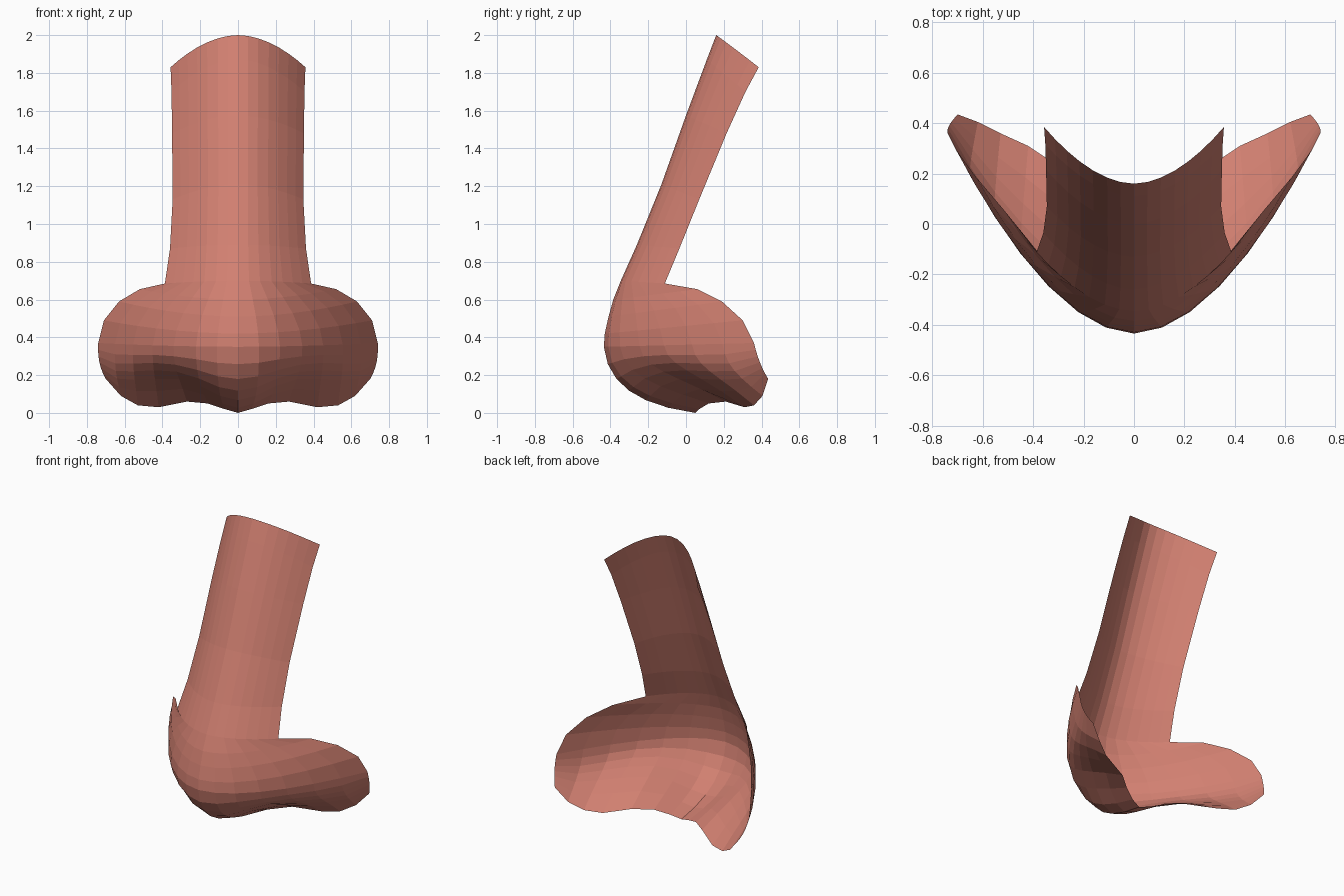
import bpy, bmesh
from mathutils import Vector

if "Cube" in bpy.data.objects:
    bpy.data.objects.remove(bpy.data.objects["Cube"])

skin = bpy.data.materials.new("skin_pink")
skin.diffuse_color = (0.64, 0.215, 0.165, 1)
skin.use_nodes = True
skin.node_tree.nodes["Principled BSDF"].inputs["Base Color"].default_value = skin.diffuse_color

# column positions from the centre line (0) to the side edge (1)
COLS = [0, .15, .30, .46, .61, .75, .88, 1]

# each row: centre (y, z) and side edge (x, y, z)
ROWS = [
    ((.16, 2.0), (.357, .385, 1.83)),       # bridge
    ((.11, 1.87), (.352, .315, 1.70)),
    ((.00, 1.575), (.349, .215, 1.48)),
    ((-.13, 1.21), (.346, .07, 1.13)),
    ((-.26, .89), (.360, -.035, .87)),
    ((-.345, .70), (.387, -.112, .685)),    # bridge meets wing
    ((-.385, .60), (.52, .06, .655)),       # wings
    ((-.41, .51), (.63, .19, .59)),
    ((-.43, .42), (.71, .30, .49)),
    ((-.435, .35), (.74, .36, .37)),
]
# lower rim, centre to corner, and the height the underside bends at
RIM = [(0, .05, 0), (.07, .07, .02), (.16, .12, .05), (.27, .21, .06),
       (.42, .31, .03), (.53, .36, .04), (.62, .405, .09), (.70, .435, .18)]
BEND_Z = [.06, .08, .13, .17, .19, .18, .19, .26]
DENT = [0, .005, .02, .035, .04, .035, .015, 0]


def section(row):
    (yc, zc), (xe, ye, ze) = row
    return [Vector((xe * t, yc + (ye - yc) * t ** 1.85, zc + (ze - zc) * t ** 1.9))
            for t in COLS]


grid = [section(r) for r in ROWS]

# underside curls from the widest row back to the lower rim
widest = grid[-1]
for t in (.17, .34, .5, .66, .83, 1):
    line = []
    for a, e, bz, d in zip(widest, RIM, BEND_Z, DENT):
        e = Vector(e)
        ctrl = Vector((a.x * 1.01, a.y + .025, bz))
        p = a * (1 - t) ** 2 + ctrl * 2 * t * (1 - t) + e * t * t
        p.z += d * 6.75 * t * t * (1 - t)   # nostril hollow
        line.append(p)
    grid.append(line)

bm = bmesh.new()
vs = [[bm.verts.new(p) for p in line] for line in grid]
for i in range(len(vs) - 1):
    for j in range(len(COLS) - 1):
        bm.faces.new((vs[i][j], vs[i + 1][j], vs[i + 1][j + 1], vs[i][j + 1]))

mesh = bpy.data.meshes.new("nose_shell")
bm.to_mesh(mesh)
bm.free()
mesh.materials.append(skin)
nose = bpy.data.objects.new("nose_shell", mesh)
bpy.context.collection.objects.link(nose)

# other half
mir = nose.modifiers.new("mirror", 'MIRROR')
mir.use_axis[0] = True
mir.use_clip = True
mir.merge_threshold = 0.001
